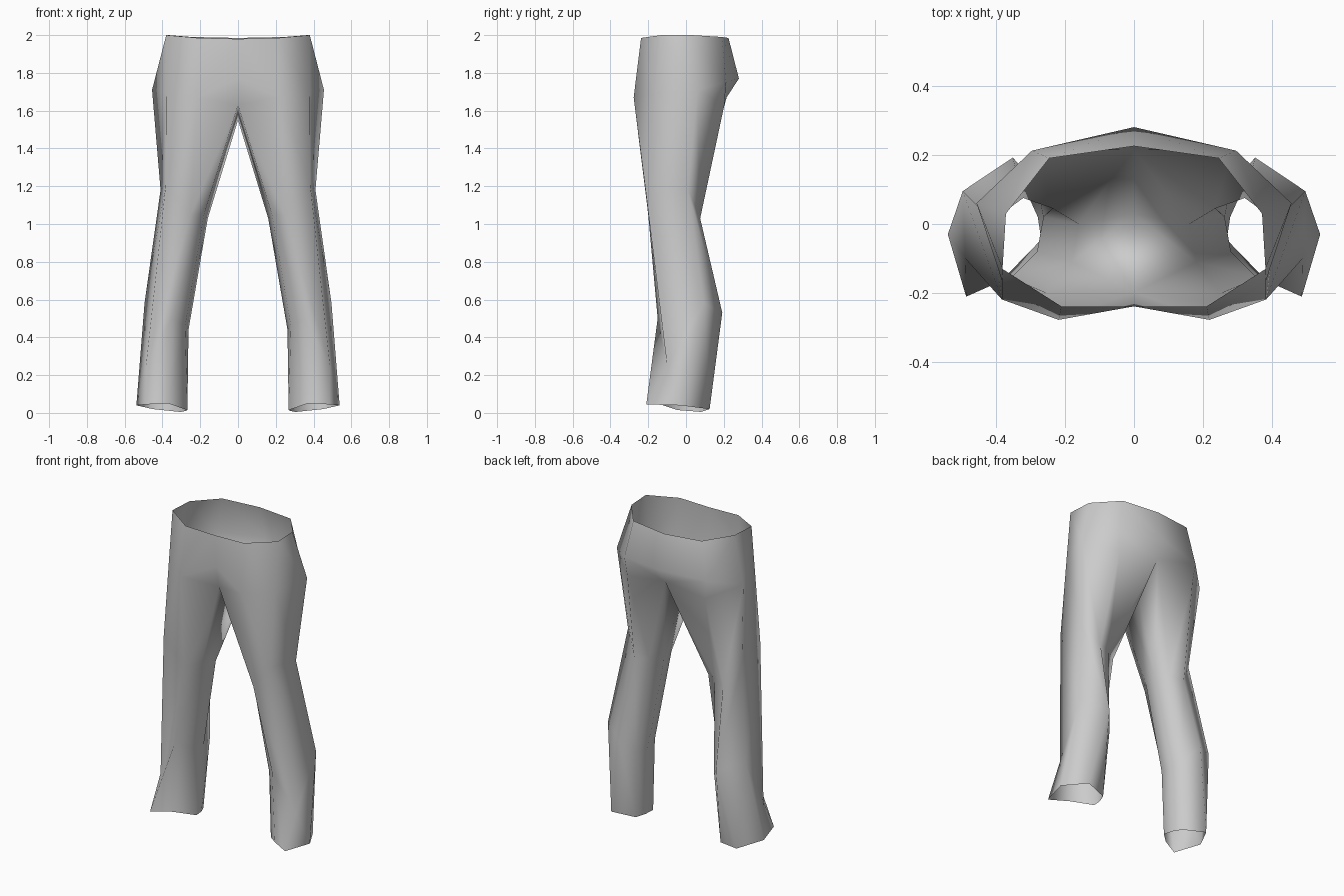
import bpy, bmesh

if "Cube" in bpy.data.objects:
    bpy.data.objects.remove(bpy.data.objects["Cube"])

cloth = bpy.data.materials.new("grey cloth")
cloth.diffuse_color = (0.6, 0.6, 0.6, 1)
cloth.use_nodes = True
cloth.node_tree.nodes["Principled BSDF"].inputs["Base Color"].default_value = cloth.diffuse_color

# Right half of the body: open strips from centre front round to centre back
waist = [(0, -.238, 1.98), (.21, -.238, 1.985), (.38, -.13, 2.0), (.37, .03, 2.0), (.245, .19, 1.99), (0, .225, 1.985)]
hip = [(0, -.225, 1.77), (.218, -.277, 1.67), (.381, -.165, 1.69), (.455, .06, 1.71), (.295, .212, 1.75), (0, .28, 1.77)]
# Crotch line, from the seat fold forward to the fly
crotch = [(.28, .203, 1.63), (0, .215, 1.67), (0, .03, 1.55), (0, -.197, 1.63)]
# Leg rings: front inner, front outer, outer, back, inner back, inner, inner front
knee = [(.25, -.20, 1.05), (.382, -.218, 1.21), (.41, .01, 1.18), (.32, .075, 1.03), (.235, .045, 1.04), (.16, 0, 1.03), (.18, -.11, 1.05)]
shin = [(.35, -.15, .50), (.487, -.10, .25), (.495, .095, .58), (.35, .192, .53), (.28, .11, .45), (.262, .02, .44), (.28, -.08, .46)]
hem = [(.37, -.15, .05), (.485, -.21, .045), (.538, -.03, .04), (.45, .125, .02), (.305, .08, .005), (.278, .02, .01), (.268, -.045, .015)]

bm = bmesh.new()


def row(points):
    return [bm.verts.new(p) for p in points]


def bridge(a, b, closed=False):
    n = len(a)
    for i in range(n if closed else n - 1):
        j = (i + 1) % n
        ring = list(dict.fromkeys((a[i], b[i], b[j], a[j])))  # drop shared corners
        if len(ring) > 2:
            bm.faces.new(ring)


w, h, c, k, s, f = (row(r) for r in (waist, hip, crotch, knee, shin, hem))
t = h[1:4] + c                                 # top of the leg shares the hip line
bridge(w, h)                                   # waistband to hips
bridge(h, [c[3], h[1], h[2], h[3], c[0], c[1]])  # fly and seat fold
for a, b in ((t, k), (k, s), (s, f)):          # leg
    bridge(a, b, True)

# Mirror to the left half and weld the centre seam
geom = bmesh.ops.duplicate(bm, geom=bm.verts[:] + bm.edges[:] + bm.faces[:])["geom"]
for v in (g for g in geom if isinstance(g, bmesh.types.BMVert)):
    v.co.x = -v.co.x
bmesh.ops.reverse_faces(bm, faces=[g for g in geom if isinstance(g, bmesh.types.BMFace)])
bmesh.ops.remove_doubles(bm, verts=bm.verts[:], dist=0.001)
bmesh.ops.recalc_face_normals(bm, faces=bm.faces[:])

# Smooth open cloth shell; the waist and hems stay open
for face in bm.faces:
    face.smooth = True
mesh = bpy.data.meshes.new("trousers")
bm.to_mesh(mesh)
bm.free()
mesh.materials.append(cloth)
trousers = bpy.data.objects.new("trousers", mesh)
bpy.context.collection.objects.link(trousers)
